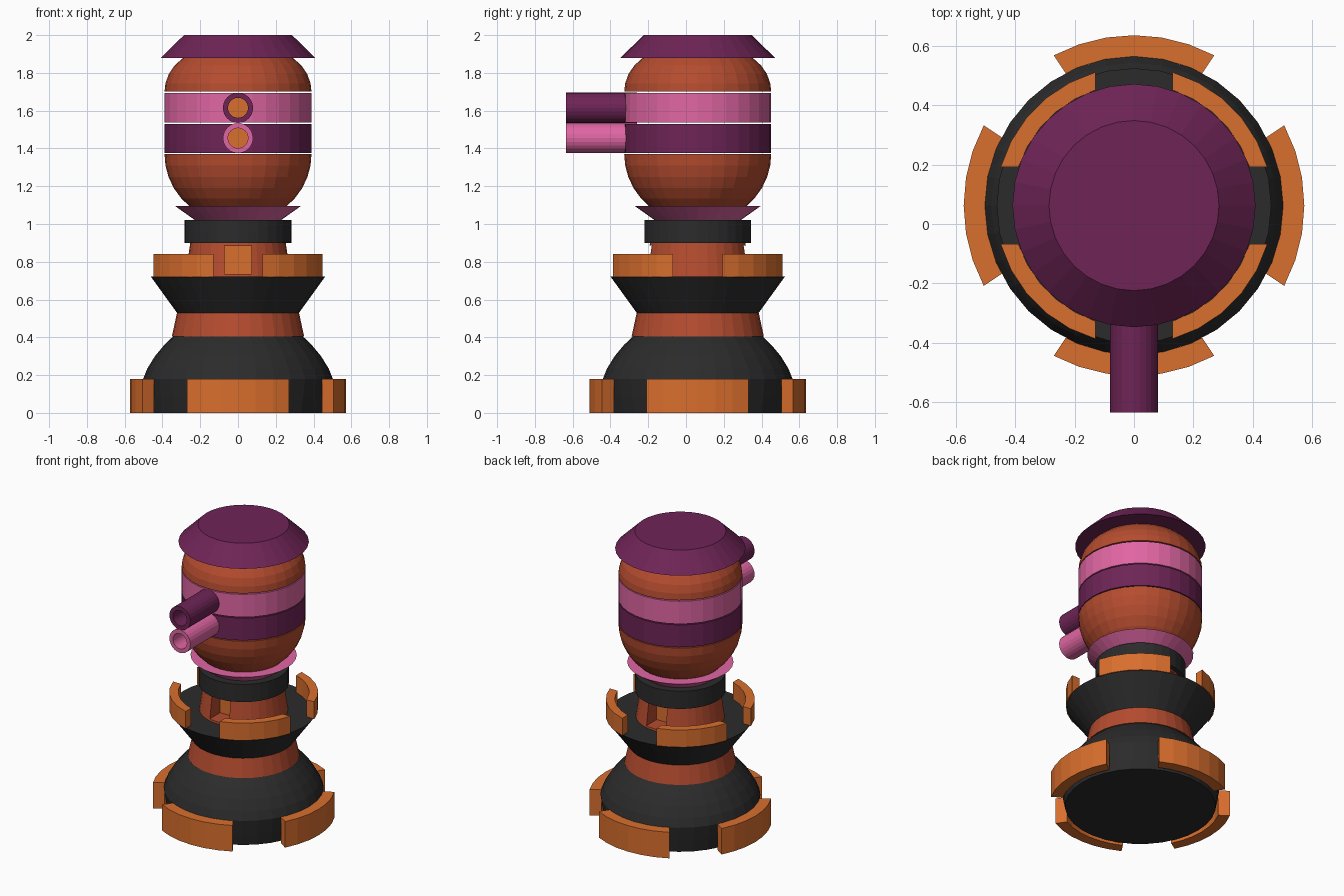
import bpy, bmesh, math
from mathutils import Matrix

if "Cube" in bpy.data.objects:
    bpy.data.objects.remove(bpy.data.objects["Cube"])

CY = 0.062   # y of the main axis
N = 32


def mat(name, hexcol):
    m = bpy.data.materials.new(name)
    c = [int(hexcol[i:i + 2], 16) / 255 for i in (0, 2, 4)]
    lin = [v / 12.92 if v <= 0.04045 else ((v + 0.055) / 1.055) ** 2.4 for v in c]
    m.diffuse_color = (*lin, 1)
    m.use_nodes = True
    m.node_tree.nodes["Principled BSDF"].inputs["Base Color"].default_value = m.diffuse_color
    return m


RUST = mat("rust red", "B54C2F")
ORANGE = mat("orange", "D96E2D")
PURPLE = mat("dark purple", "6E2456")
PINK = mat("pink", "E066A3")
BLACK = mat("charcoal", "2B2B2B")


def finish(name, bm, m):
    bmesh.ops.recalc_face_normals(bm, faces=bm.faces)
    me = bpy.data.meshes.new(name)
    bm.to_mesh(me)
    bm.free()
    if m:
        me.materials.append(m)
    ob = bpy.data.objects.new(name, me)
    bpy.context.collection.objects.link(ob)
    return ob


def lathe(name, profile, m, closed=False, matrix=None, n=N):
    """Spin (radius, z) points; closed joins last ring to first, otherwise ends are capped."""
    bm = bmesh.new()
    rings = [[bm.verts.new((r * math.cos(2 * math.pi * i / n), r * math.sin(2 * math.pi * i / n), z))
              for i in range(n)] for r, z in profile]
    pairs = list(zip(rings, rings[1:]))
    if closed:
        pairs.append((rings[-1], rings[0]))
    else:
        bm.faces.new(rings[0])
        bm.faces.new(rings[-1])
    for a, b in pairs:
        for i in range(n):
            j = (i + 1) % n
            bm.faces.new((a[i], a[j], b[j], b[i]))
    bm.transform(matrix or Matrix.Translation((0, CY, 0)))
    return finish(name, bm, m)


def clamp(name, ri, ro, mid, hi, ho, z0, z1, steps):
    """Curved block between two radii, with a half angle for each radius."""
    bm = bmesh.new()
    pts = []
    for r, h, s in ((ri, hi, 1), (ro, ho, -1)):
        for k in range(steps + 1):
            a = mid + s * h * (2 * k / steps - 1)
            pts.append((r * math.cos(a), CY + r * math.sin(a)))
    lo = [bm.verts.new((x, y, z0)) for x, y in pts]
    up = [bm.verts.new((x, y, z1)) for x, y in pts]
    n = len(pts)
    for i in range(n):
        j = (i + 1) % n
        bm.faces.new((lo[i], lo[j], up[j], up[i]))
    for k in range(steps):
        o = n - 1 - k
        bm.faces.new((lo[k], lo[k + 1], lo[o - 1], lo[o]))
        bm.faces.new((up[k], up[k + 1], up[o - 1], up[o]))
    return finish(name, bm, m=ORANGE)


def box(name, x, y, z, sx, sy, sz, m):
    bm = bmesh.new()
    bmesh.ops.create_cube(bm, size=1)
    bm.transform(Matrix.Translation((x, y, z)) @ Matrix.Diagonal((sx, sy, sz, 1)))
    return finish(name, bm, m)


# Base and stem
lathe("base_dome", [(.472, 0), (.487, .08), (.502, .18), (.48, .235), (.44, .3),
                    (.39, .36), (.34, .408)], BLACK)
lathe("lower_collar", [(.35, .405), (.323, .53)], RUST)
lathe("flared_platform", [(.323, .53), (.462, .722)], BLACK)
neck = lathe("neck", [(.28, .715), (.252, .905)], RUST)
lathe("neck_ring", [(.283, .9), (.283, 1.022)], BLACK)
lathe("cup_rim", [(.23, 1.022), (.333, 1.095)], PINK)

# Windows cut into the neck, front and back
for side, s in (("front", -1), ("back", 1)):
    cutter = box(side + "_window_cutter", 0, CY + s * .25, .81, .144, .2, .15, RUST)
    cutter.hide_render = True
    cutter.hide_viewport = True
    mod = neck.modifiers.new(side + "_window", 'BOOLEAN')
    mod.operation = 'DIFFERENCE'
    mod.solver = 'EXACT'
    mod.object = cutter
    box(side + "_window_panel", 0, CY + s * .153, .81, .142, .008, .148, ORANGE)

# Head
lathe("head_bowl", [(.2, 1.05), (.258, 1.095), (.3, 1.135), (.34, 1.19), (.368, 1.25),
                    (.384, 1.31), (.389, 1.37)], RUST)
lathe("lower_band", [(.389, 1.376), (.389, 1.53)], PURPLE)
lathe("upper_band", [(.389, 1.537), (.389, 1.694)], PINK)
lathe("head_dome", [(.389, 1.701), (.384, 1.745), (.366, 1.795), (.335, 1.84),
                    (.295, 1.876), (.25, 1.9)], RUST)
lathe("cap", [(.409, 1.88), (.286, 2.0)], PURPLE)

# Clamps on the base (axis directions) and on the platform (diagonals)
for k in range(4):
    a = k * math.pi / 2
    clamp("base_clamp", .5, .573, a, math.radians(27.3), math.radians(28.1), 0, .18, 5 + 1)
    hi, ho = (math.pi / 4 - math.asin(.13 / r) for r in (.41, .467))
    clamp("platform_clamp", .41, .467, a + math.pi / 4, hi, ho, .72, .84, 5)

# Twin barrels with recessed orange bores
for name, z, m in (("upper_barrel", 1.615, PURPLE), ("lower_barrel", 1.455, PINK)):
    M = Matrix.Translation((0, 0, z)) @ Matrix.Rotation(math.pi / 2, 4, 'X')
    lathe(name, [(.08, .26), (.08, .635), (.053, .635), (.053, .26)], m, True, M, 24)
    lathe(name + "_bore", [(.053, .335), (.053, .34)], ORANGE, False, M, 24)
